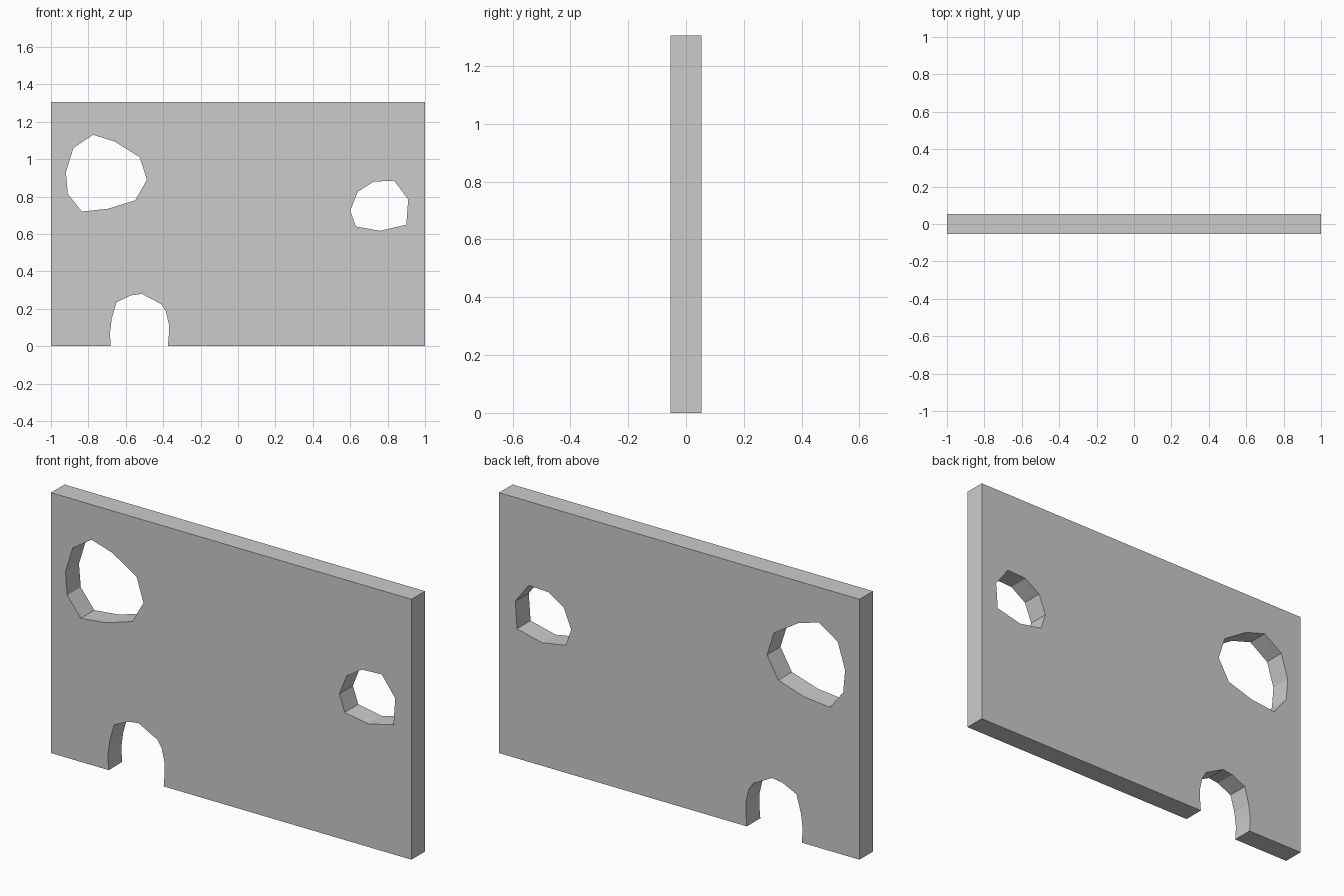
import bpy, bmesh
from mathutils import Vector

if "Cube" in bpy.data.objects:
    bpy.data.objects.remove(bpy.data.objects["Cube"])

HEIGHT, HALF_DEPTH = 1.306, 0.0535

# Outer outline (x, z), including the arched notch in the bottom edge
notch = [(-.68, 0), (-.685, .07), (-.675, .147), (-.65, .235), (-.572, .272), (-.515, .28),
         (-.41, .225), (-.385, .185), (-.37, .12), (-.37, .06), (-.375, 0)]
outline = [(-1, 0)] + notch + [(1, 0), (1, HEIGHT), (-1, HEIGHT)]

# Irregular window holes
large_hole = [(-.92, .93), (-.88, 1.06), (-.775, 1.13), (-.66, 1.095), (-.525, 1.01),
              (-.487, .89), (-.55, .78), (-.695, .735), (-.835, .72), (-.91, .815)]
small_hole = [(.60, .725), (.64, .825), (.725, .88), (.835, .885),
              (.91, .785), (.90, .65), (.76, .617), (.63, .64)]

bm = bmesh.new()


def add_loop(points):
    verts = [bm.verts.new((x, -HALF_DEPTH, z)) for x, z in points]
    for a, b in zip(verts, verts[1:] + verts[:1]):
        bm.edges.new((a, b))


for loop in (outline, large_hole, small_hole):
    add_loop(loop)

# Front face with holes, then give it thickness
bmesh.ops.triangle_fill(bm, edges=bm.edges[:], use_beauty=True, normal=Vector((0, -1, 0)))
ext = bmesh.ops.extrude_face_region(bm, geom=bm.faces[:], use_keep_orig=True)
moved = [g for g in ext["geom"] if isinstance(g, bmesh.types.BMVert)]
bmesh.ops.translate(bm, verts=moved, vec=(0, 2 * HALF_DEPTH, 0))
bmesh.ops.recalc_face_normals(bm, faces=bm.faces[:])

mesh = bpy.data.meshes.new("wall_panel")
bm.to_mesh(mesh)
bm.free()
bpy.context.collection.objects.link(bpy.data.objects.new("wall_panel", mesh))
